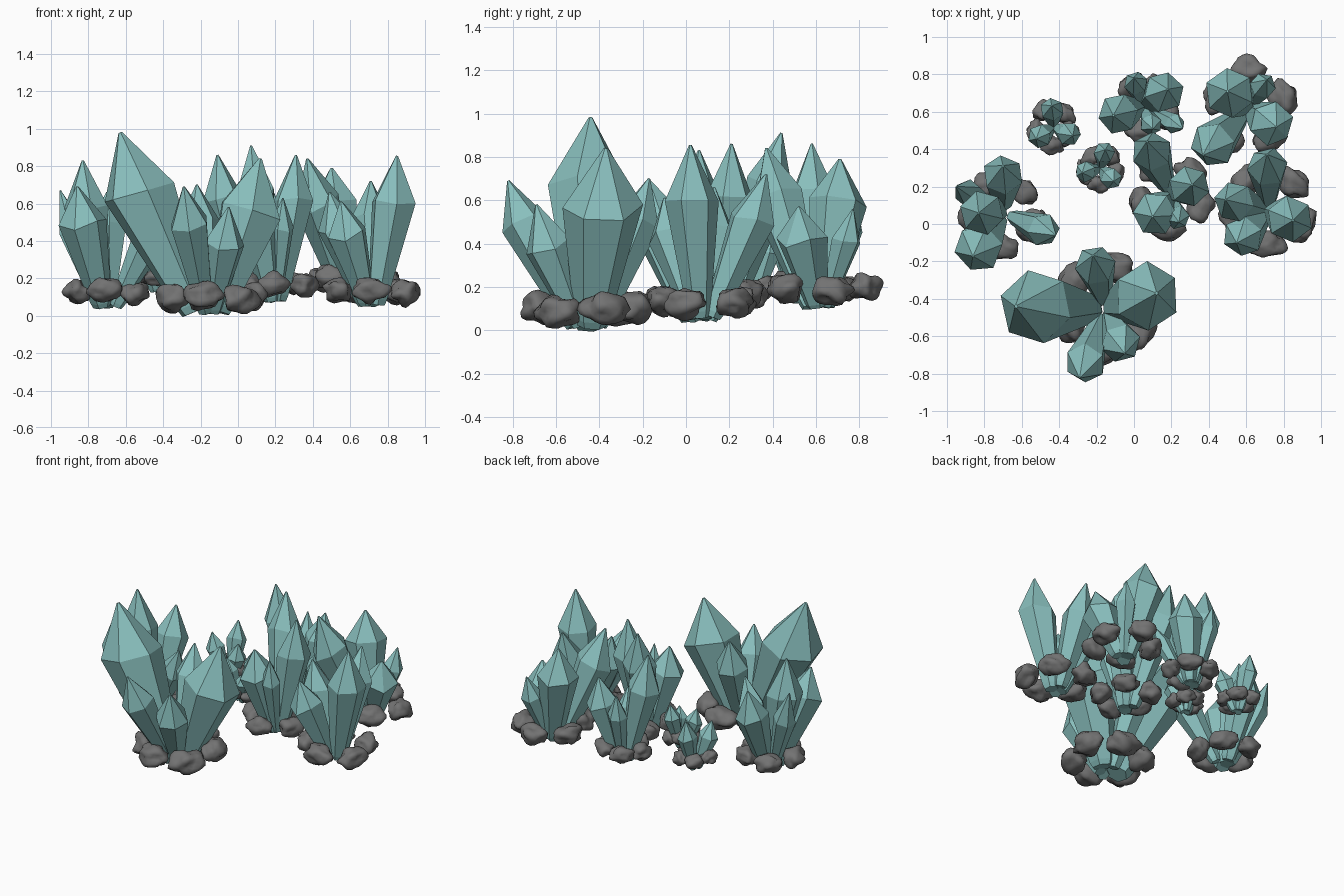
import bpy, bmesh, math, random
from mathutils import Vector, noise

if "Cube" in bpy.data.objects:
    bpy.data.objects.remove(bpy.data.objects["Cube"])

random.seed(4)

def material(name, col):
    m = bpy.data.materials.new(name)
    m.diffuse_color = (*col, 1)
    m.use_nodes = True
    m.node_tree.nodes["Principled BSDF"].inputs["Base Color"].default_value = m.diffuse_color
    return m

TEAL = material("crystal_teal", (0.25, 0.52, 0.51))
GREY = material("stone_grey", (0.17, 0.17, 0.17))

def finish(bm, name, mat, smooth):
    bmesh.ops.recalc_face_normals(bm, faces=bm.faces)
    for f in bm.faces:
        f.smooth = smooth
    me = bpy.data.meshes.new(name)
    bm.to_mesh(me)
    bm.free()
    me.materials.append(mat)
    ob = bpy.data.objects.new(name, me)
    bpy.context.collection.objects.link(ob)

# Six-sided crystal: narrow foot, wide shoulder, blunt point
def crystal(name, foot, tip, r):
    axis = tip - foot
    q = axis.to_track_quat('Z', 'Y')
    spin = random.uniform(0, math.pi / 3)
    shoulder = random.uniform(0.66, 0.71)
    # the shoulder bulges outward, away from the middle of the cluster
    bulge = Vector((axis.x, axis.y, 0)).normalized() * r * 0.15
    bm = bmesh.new()
    rings = []
    for t, k in ((0, 0.36), (0.04, 0.44), (shoulder, 1), (1, 0.05)):
        ring = []
        for i in range(6):
            a = spin + i * math.pi / 3
            h = t * axis.length
            off = Vector()
            if k == 1:
                h += random.uniform(-0.15, 0.15) * r
                off = bulge
            p = Vector((math.cos(a) * r * k, math.sin(a) * r * k, h))
            ring.append(bm.verts.new(foot + q @ p + off))
        rings.append(ring)
    for lo, hi in zip(rings, rings[1:]):
        for i in range(6):
            j = (i + 1) % 6
            bm.faces.new((lo[i], lo[j], hi[j], hi[i]))
    bm.faces.new(rings[0])
    bm.faces.new(rings[-1])
    finish(bm, name, TEAL, False)

# Lumpy worn stone, its long side running around the cluster
def stone(name, pos, r, angle):
    bm = bmesh.new()
    bmesh.ops.create_icosphere(bm, subdivisions=3, radius=1)
    seed = Vector([random.uniform(0, 50) for _ in range(3)])
    c, s = math.cos(angle), math.sin(angle)
    for v in bm.verts:
        p = v.co * (1 + 0.42 * noise.noise(v.co * 1.4 + seed))
        x, y, z = p.x * r * 0.78, p.y * r * 1.05, p.z * r * 0.72
        v.co = pos + Vector((x * c - y * s, x * s + y * c, z))
    finish(bm, name, GREY, True)

# Crystals fanning out of one foot, with a ring of stones around it
def cluster(name, foot, ring, tips, stones=5, start=50):
    f = Vector(foot)
    for i, (x, y, z, *r) in enumerate(tips):
        spread = Vector((x - f.x, y - f.y, 0)) * 0.17
        crystal(f"{name}_crystal_{i + 1}", f + spread, Vector((x, y, z)), r[0] if r else 0.11)
    for i in range(stones):
        a = math.radians(start + i * 360 / stones)
        d = ring * random.uniform(0.92, 1.08)
        pos = f + Vector((math.cos(a) * d, math.sin(a) * d, 0.08 + random.uniform(-.015, .015)))
        stone(f"{name}_stone_{i + 1}", pos, 0.035 + 0.3 * ring, a)

# Small cluster: three short crystals at even angles
def small_cluster(name, x, y, ring, start, height):
    tips = []
    for i in range(3):
        a = math.radians(start + 120 * i)
        tips.append((x + 1.25 * ring * math.cos(a), y + 1.25 * ring * math.sin(a),
                     height - 0.04 * i, ring * 0.72))
    cluster(name, (x, y, 0.13), ring, tips)

# Large clusters
cluster("front", (-0.15, -0.45, 0.02), 0.23,
        [(-0.63, -0.44, 0.98, .2), (0.12, -0.37, 0.84, .185), (-0.29, -0.82, 0.69),
         (-0.05, -0.69, 0.58), (-0.22, -0.17, 0.7)], 6, 20)
cluster("left", (-0.7, 0.06, 0.05), 0.17,
        [(-0.83, 0.06, 0.83, .12), (-0.86, -0.17, 0.69, .13), (-0.7, 0.31, 0.66),
         (-0.95, 0.2, 0.67, .075), (-0.42, -0.06, 0.55, .09)])
cluster("middle", (0.2, 0.15, 0.08), 0.17,
        [(0.07, 0.44, 0.91), (0.31, 0.21, 0.86), (0.1, 0.04, 0.66, .12), (0.24, 0.01, 0.63, .065)])
cluster("right", (0.72, 0.07, 0.06), 0.19,
        [(0.85, 0.02, 0.855, .125), (0.71, 0.37, 0.72), (0.49, 0.13, 0.66), (0.55, -0.1, 0.61)])
cluster("back_right", (0.61, 0.62, 0.11), 0.19,
        [(0.5, 0.71, 0.79, .135), (0.37, 0.37, 0.84, .125), (0.76, 0.52, 0.57, .12),
         (0.71, 0.77, 0.56, .07)], 5, 16)
cluster("back", (0.05, 0.63, 0.11), 0.13,
        [(-0.11, 0.58, 0.86), (0, 0.78, 0.62, .065), (0.18, 0.72, 0.68),
         (0.1, 0.51, 0.55, .06), (0.26, 0.51, 0.5, .055)])

# Small clusters
small_cluster("small_left", -0.43, 0.52, 0.09, 95, 0.5)
small_cluster("tiny", -0.18, 0.3, 0.08, 75, 0.45)
